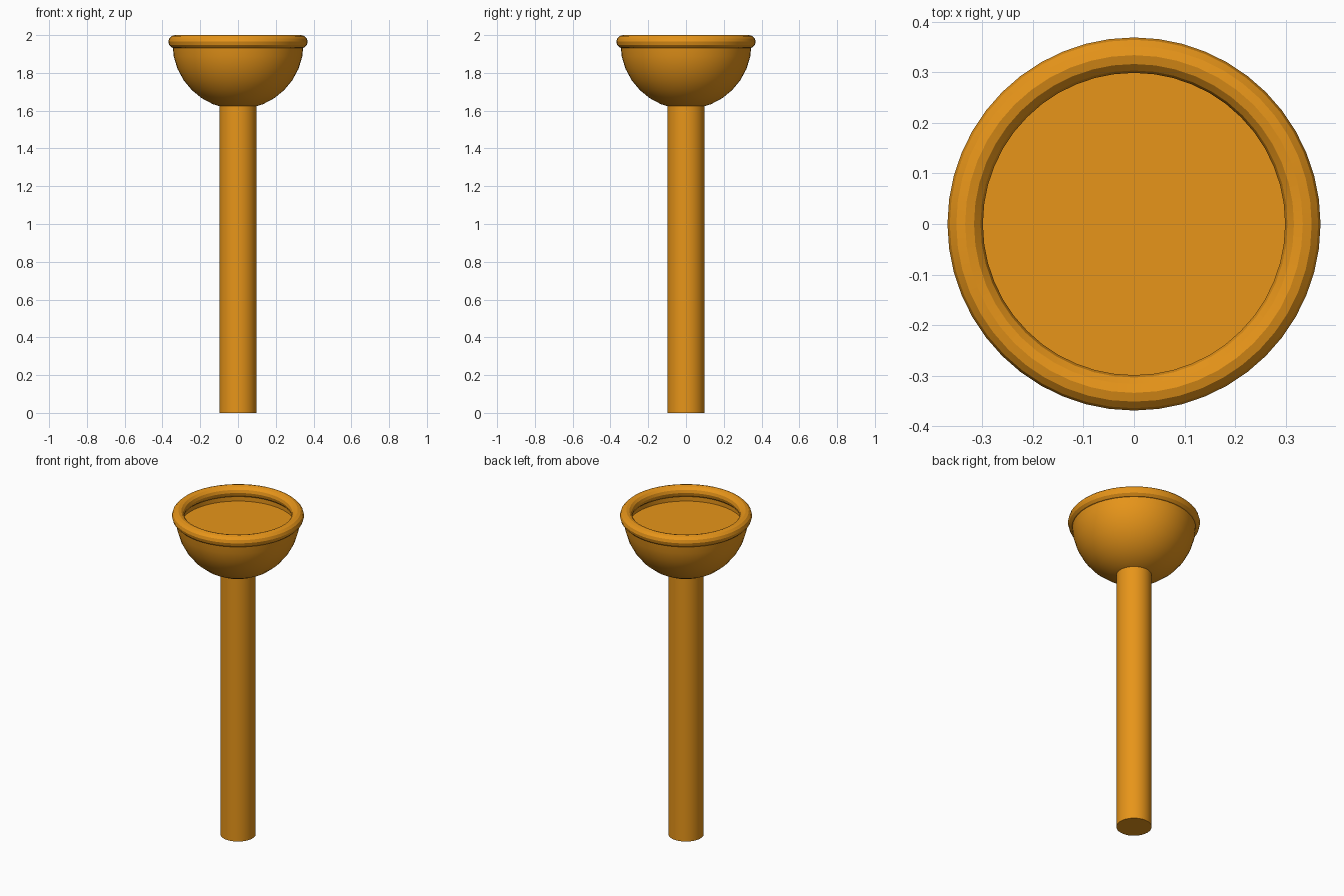
import bpy, bmesh, math

if "Cube" in bpy.data.objects:
    bpy.data.objects.remove(bpy.data.objects["Cube"])

mat = bpy.data.materials.new("orange")
mat.diffuse_color = (0.8, 0.3, 0.01, 1)
mat.use_nodes = True
mat.node_tree.nodes["Principled BSDF"].inputs["Base Color"].default_value = mat.diffuse_color


def finish(ob, angle):
    ob.data.materials.append(mat)
    bpy.ops.object.select_all(action='DESELECT')
    ob.select_set(True)
    bpy.context.view_layer.objects.active = ob
    bpy.ops.object.shade_smooth_by_angle(angle=math.radians(angle))


def lathe(name, profile, steps, angle):
    bm = bmesh.new()
    vs = [bm.verts.new((r, 0, z)) for r, z in profile]
    es = [bm.edges.new(p) for p in zip(vs, vs[1:])]
    bmesh.ops.spin(bm, geom=vs + es, cent=(0, 0, 0), axis=(0, 0, 1),
                   angle=math.tau, steps=steps)
    bmesh.ops.remove_doubles(bm, verts=bm.verts, dist=1e-4)
    bmesh.ops.recalc_face_normals(bm, faces=bm.faces)
    me = bpy.data.meshes.new(name)
    bm.to_mesh(me)
    bm.free()
    ob = bpy.data.objects.new(name, me)
    bpy.context.collection.objects.link(ob)
    finish(ob, angle)


# Straight round handle
bpy.ops.mesh.primitive_cylinder_add(vertices=32, radius=0.099, depth=1.68, location=(0, 0, 0.84))
handle = bpy.context.object
handle.name = "handle"
finish(handle, 30)

# Half-round cup, with a flat recessed floor just below the rim
R, CZ = 0.347, 1.955
outer = [(R * math.sin(a), CZ - R * math.cos(a))
         for a in (math.radians(11.25 * i) for i in range(9))]
lathe("cup", outer + [(0.325, CZ), (0.325, 1.903), (0, 1.903)], 48, 30)

# Rolled rim
bpy.ops.mesh.primitive_torus_add(major_segments=48, minor_segments=12, major_radius=0.334,
                                 minor_radius=0.035, location=(0, 0, 1.965))
rim = bpy.context.object
rim.name = "rim"
finish(rim, 29)
